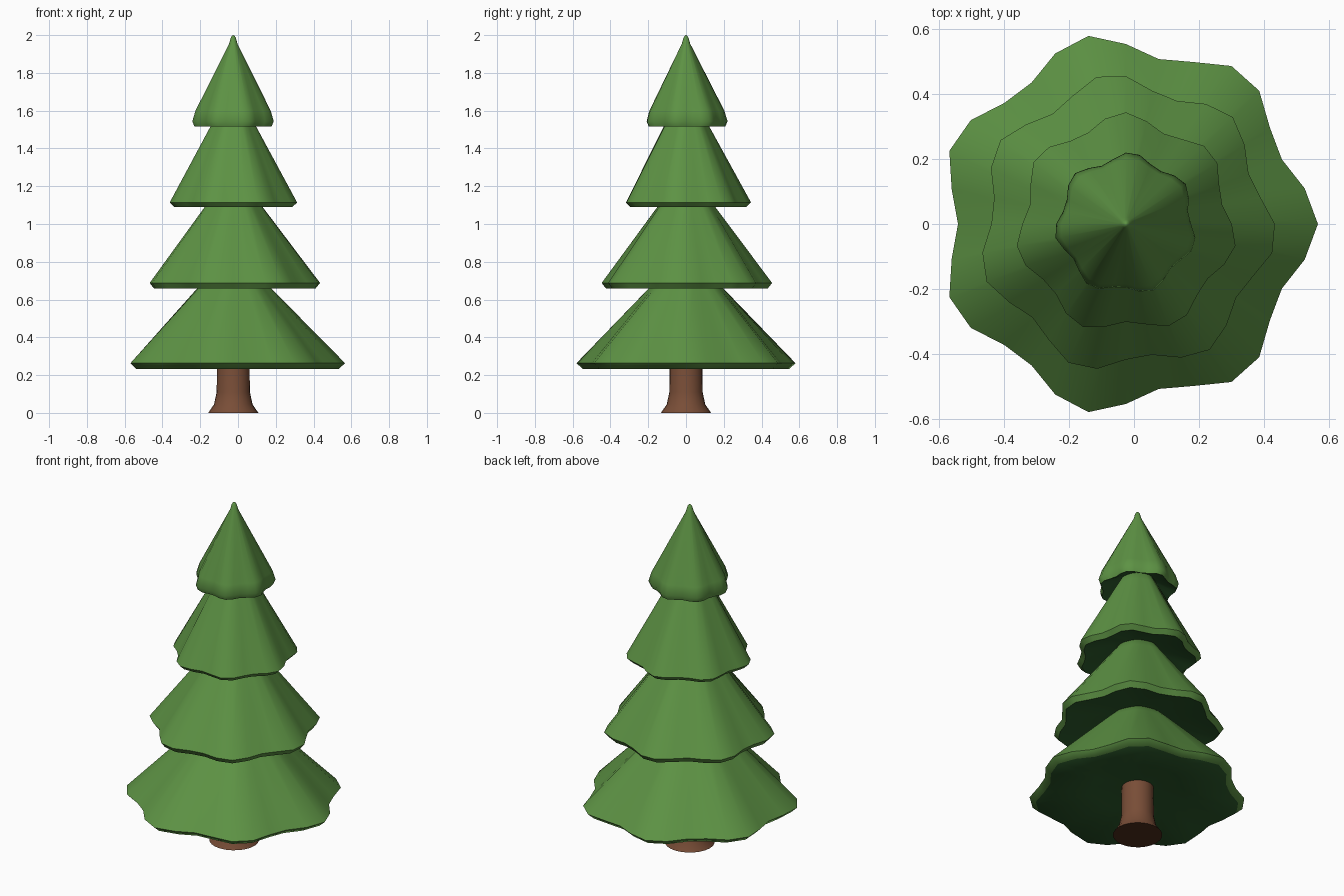
import bpy, math

if "Cube" in bpy.data.objects:
    bpy.data.objects.remove(bpy.data.objects["Cube"])

AXIS_X = -0.025


def material(name, rgb):
    m = bpy.data.materials.new(name)
    m.diffuse_color = (*rgb, 1)
    m.use_nodes = True
    m.node_tree.nodes["Principled BSDF"].inputs["Base Color"].default_value = m.diffuse_color
    return m


def lathe(name, profile, mats, under_rows, sides, angle, peak=0.0):
    """Revolve (radius, z, lobe depth) points; the first rows take the underside colour."""
    verts, faces, rings, slots = [], [], [], []
    for r, z, wave in profile:
        if r == 0:
            rings.append([len(verts)] * sides)
            verts.append((AXIS_X, 0, z))
            continue
        rings.append(list(range(len(verts), len(verts) + sides)))
        for i in range(sides):
            a = math.tau * i / sides
            rr = r * (1 + wave * math.cos(7 * (a - peak)))
            verts.append((AXIS_X + rr * math.cos(a), rr * math.sin(a), z))
    for row, (low, high) in enumerate(zip(rings, rings[1:])):
        for i in range(sides):
            j = (i + 1) % sides
            faces.append(list(dict.fromkeys([low[i], low[j], high[j], high[i]])))
            slots.append(1 if row < under_rows else 0)
    mesh = bpy.data.meshes.new(name)
    mesh.from_pydata(verts, [], faces)
    for m in mats:
        mesh.materials.append(m)
    mesh.polygons.foreach_set("material_index", slots)
    ob = bpy.data.objects.new(name, mesh)
    bpy.context.collection.objects.link(ob)
    bpy.ops.object.select_all(action='DESELECT')
    ob.select_set(True)
    bpy.context.view_layer.objects.active = ob
    bpy.ops.object.shade_smooth_by_angle(angle=math.radians(angle))
    return ob


needles = [material("needle green", (0.11, 0.29, 0.058)),
           material("shaded needle green", (0.025, 0.10, 0.024))]
bark = [material("bark brown", (0.19, 0.075, 0.038)),
        material("dark bark brown", (0.075, 0.027, 0.011))]

# Trunk with flared foot and dark base
trunk = [(0, 0), (0.133, 0), (0.102, 0.045), (0.088, 0.11), (0.085, 0.34), (0, 0.34)]
lathe("trunk", [(r, z, 0) for r, z in trunk], bark, 1, 24, 50)

# Branch tiers: name, bottom z, rim z, rim radius, rim inset, upper profile
W = 0.067
tiers = [
    ("bottom_tier", 0.233, 0.263, 0.555, 0.032,
     [(0.195, 0.66, W * .4), (0.10, 0.76, 0), (0, 0.78, 0)]),
    ("lower_middle_tier", 0.659, 0.688, 0.437, 0.022,
     [(0.150, 1.093, W * .4), (0.08, 1.19, 0), (0, 1.21, 0)]),
    ("upper_middle_tier", 1.089, 1.114, 0.323, 0.025,
     [(0.118, 1.52, W * .4), (0.06, 1.63, 0), (0, 1.65, 0)]),
    ("top_tier", 1.516, 1.544, 0.208, 0.011,
     [(0.194, 1.60, W * .8), (0.022, 1.955, 0), (0.013, 1.987, 0), (0.006, 1.997, 0), (0, 2.0, 0)]),
]
for i, (name, z0, z1, r, inset, upper) in enumerate(tiers):
    # hollowed dark underside, thin bevelled rim, then the cone; each tier is turned a little
    profile = [(0, z0 + 0.06, 0), (r * 0.45, z0 + 0.055, W * .5),
               (r - inset, z0, W), (r, z1, W)] + upper
    lathe(name, profile, needles, 2, 32, 60, -0.1 * i)
